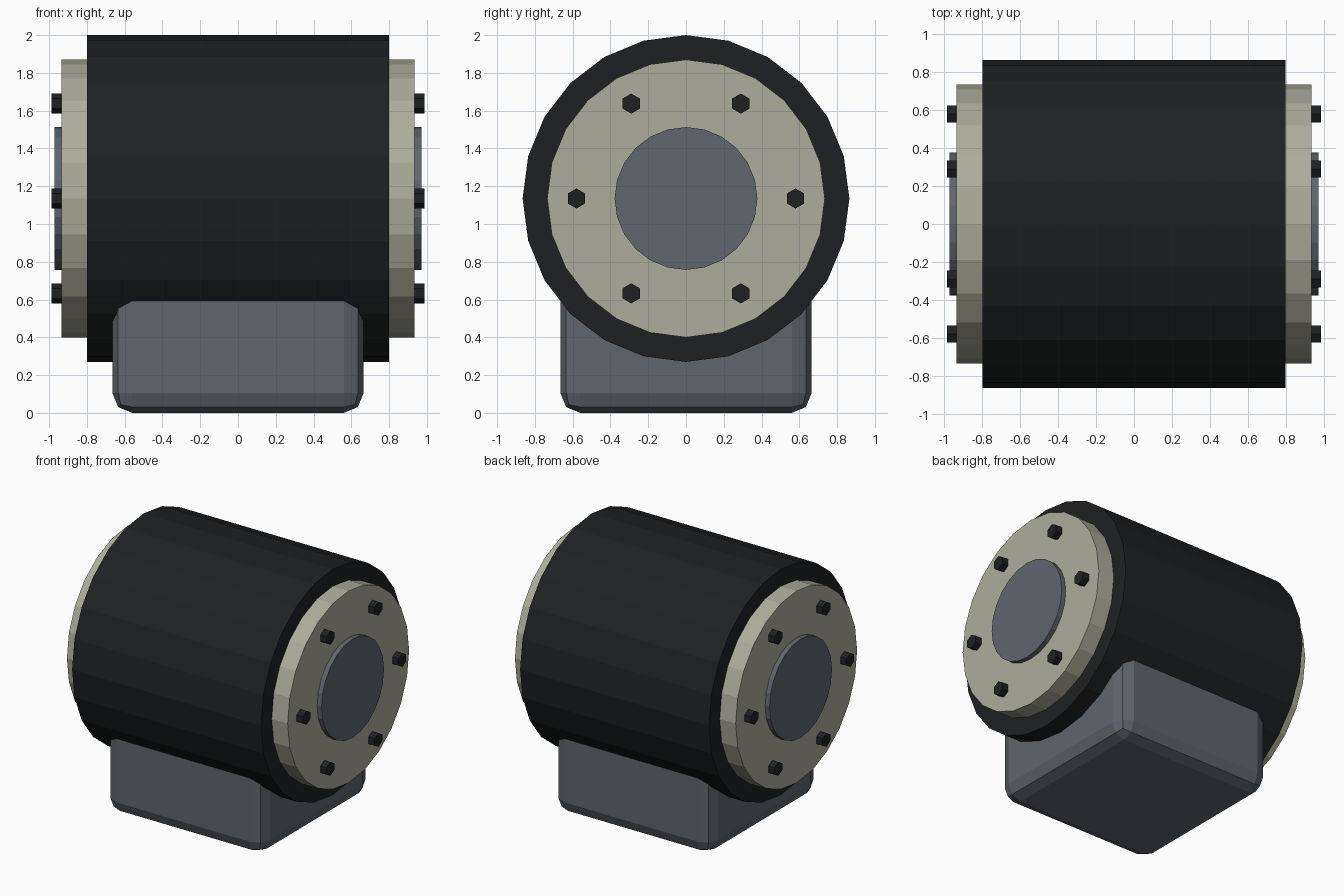
import bpy, bmesh
from math import sin, cos, pi

if "Cube" in bpy.data.objects:
    bpy.data.objects.remove(bpy.data.objects["Cube"])

AXIS_Z = 1.135


def material(name, rgb):
    m = bpy.data.materials.new(name)
    m.diffuse_color = (*rgb, 1)
    m.use_nodes = True
    m.node_tree.nodes["Principled BSDF"].inputs["Base Color"].default_value = m.diffuse_color
    return m


BLACK = material("black", (0.013, 0.0145, 0.016))
CREAM = material("cream", (0.42, 0.42, 0.335))
SLATE = material("slate", (0.115, 0.132, 0.153))


def finish(name, bm, mat):
    bmesh.ops.recalc_face_normals(bm, faces=bm.faces)
    mesh = bpy.data.meshes.new(name)
    bm.to_mesh(mesh)
    bm.free()
    mesh.materials.append(mat)
    ob = bpy.data.objects.new(name, mesh)
    bpy.context.collection.objects.link(ob)
    return ob


def drum(name, x0, x1, radius, mat, sides=24, y=0, z=AXIS_Z):
    """Flat-sided prism along x with a vertex pointing up."""
    bm = bmesh.new()
    rings = [[bm.verts.new((x, y + radius * sin(2 * pi * i / sides),
                            z + radius * cos(2 * pi * i / sides)))
              for i in range(sides)] for x in (x0, x1)]
    for ring in rings:
        bm.faces.new(ring)
    a, b = rings
    for i in range(sides):
        j = (i + 1) % sides
        bm.faces.new((a[i], a[j], b[j], b[i]))
    return finish(name, bm, mat)


# Main drum
drum("body_drum", -0.8, 0.8, 0.865, BLACK)

# End flange, hub cap and ring of six hex bolts on both ends
for side, s in (("left", -1), ("right", 1)):
    drum(f"{side}_flange", s * 0.75, s * 0.935, 0.735, CREAM)
    drum(f"{side}_hub_cap", s * 0.9, s * 0.972, 0.378, SLATE)
    for i in range(6):
        a = i * pi / 3
        drum(f"{side}_bolt_{i + 1}", s * 0.9, s * 0.987, 0.053, BLACK, 6,
             0.58 * cos(a), AXIS_Z + 0.58 * sin(a))

# Bevelled block foot, its top buried in the drum
bm = bmesh.new()
bmesh.ops.create_cube(bm, size=1.33)
bmesh.ops.translate(bm, verts=bm.verts, vec=(0, 0, 0.665))
bmesh.ops.bevel(bm, geom=bm.edges[:], offset=0.105, offset_type='OFFSET',
                segments=2, profile=0.5, affect='EDGES')
finish("base_block", bm, SLATE)
